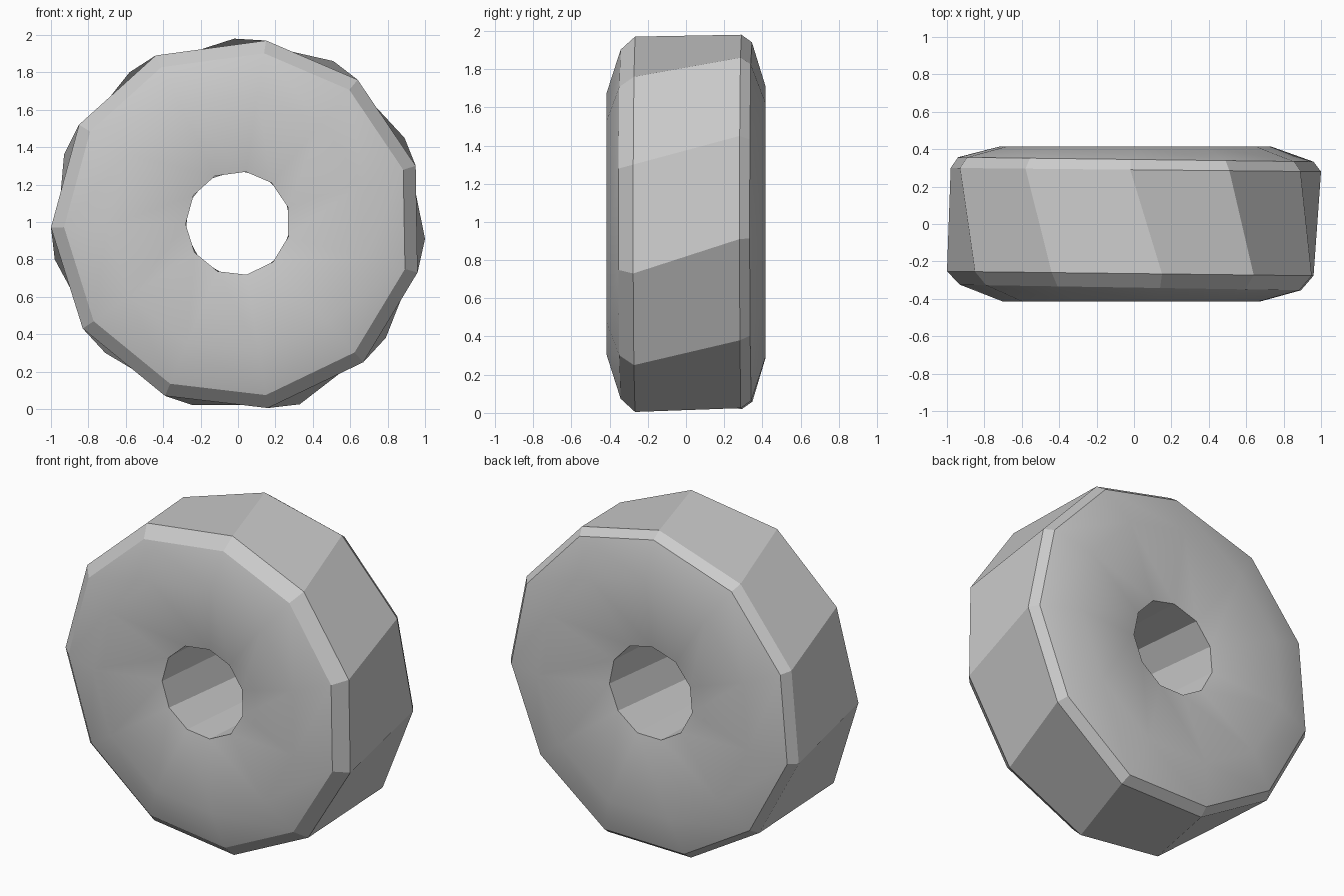
import bpy, bmesh

if "Cube" in bpy.data.objects:
    bpy.data.objects.remove(bpy.data.objects["Cube"])

# Slightly irregular 11-sided rims as (x, z); the back one is twisted against the front
FRONT = [(0.15, 1.97), (0.64, 1.76), (0.95, 1.30), (0.96, 0.73), (0.67, 0.25), (0.16, 0.005),
         (-0.39, 0.07), (-0.83, 0.43), (-1.0, 0.97), (-0.85, 1.52), (-0.44, 1.89)]
BACK = [(-0.02, 1.98), (0.51, 1.86), (0.89, 1.45), (1.0, 0.91), (0.79, 0.38), (0.33, 0.025),
        (-0.24, 0.02), (-0.71, 0.30), (-0.98, 0.80), (-0.93, 1.36), (-0.58, 1.80)]
CZ = 0.995

# Cross-section loop: rim, scale, y, tilt of y along x, smooth strip to the next ring
RINGS = [
    (FRONT, 1.0, -0.265, -0.012, False),   # front bevel
    (FRONT, 0.93, -0.34, -0.015, True),    # front bulge
    (FRONT, 0.70, -0.415, 0.0, True),      # front dish
    (FRONT, 0.28, -0.34, 0.0, False),      # axle hole
    (BACK, 0.285, 0.34, 0.0, True),        # back dish
    (BACK, 0.73, 0.415, 0.0, True),        # back bulge
    (BACK, 0.96, 0.345, -0.012, False),    # back bevel
    (BACK, 1.0, 0.29, -0.01, False),       # tread
]

bm = bmesh.new()
rings = [[bm.verts.new((x * s, y + tilt * x, CZ + (z - CZ) * s)) for x, z in rim]
         for rim, s, y, tilt, _ in RINGS]
n = len(FRONT)
for i, ring in enumerate(rings):
    nxt = rings[(i + 1) % len(rings)]
    for k in range(n):
        j = (k + 1) % n
        f = bm.faces.new((ring[k], ring[j], nxt[j], nxt[k]))
        f.smooth = RINGS[i][4]
bmesh.ops.recalc_face_normals(bm, faces=bm.faces)

mesh = bpy.data.meshes.new("stone_wheel")
bm.to_mesh(mesh)
bm.free()
wheel = bpy.data.objects.new("stone_wheel", mesh)
bpy.context.collection.objects.link(wheel)
